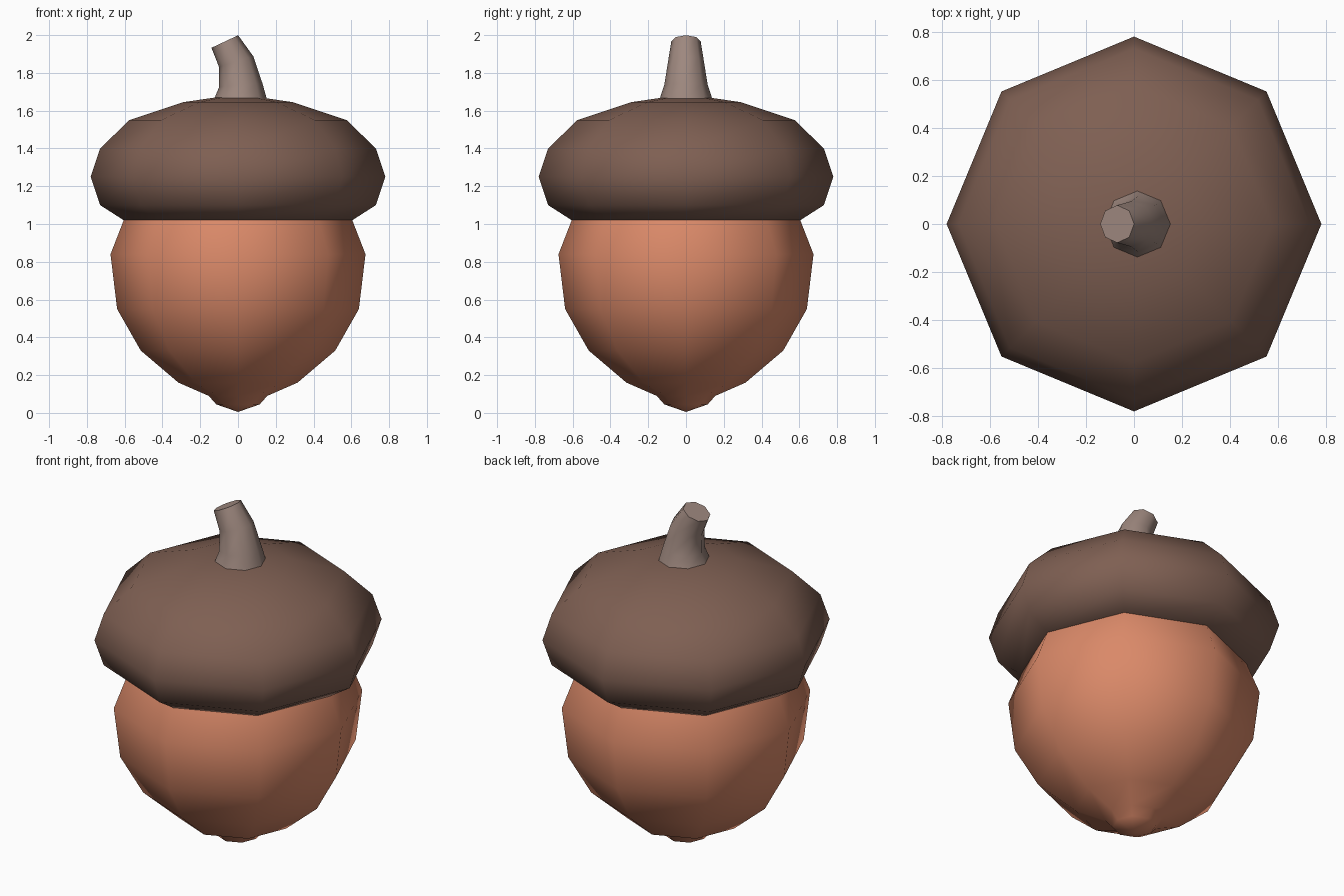
import bpy, bmesh, math
from mathutils import Vector

if "Cube" in bpy.data.objects:
    bpy.data.objects.remove(bpy.data.objects["Cube"])

SIDES = 8


def material(name, rgb):
    m = bpy.data.materials.new(name)
    m.diffuse_color = (*rgb, 1)
    m.use_nodes = True
    m.node_tree.nodes["Principled BSDF"].inputs["Base Color"].default_value = m.diffuse_color
    return m


def build(name, rings, mat, smooth_angle):
    """Skin a stack of octagonal rings: (centre x, centre z, radius, tilt about y)."""
    bm = bmesh.new()
    loops = []
    for cx, cz, r, tilt in rings:
        if r == 0:
            loops.append([bm.verts.new((cx, 0, cz))])
            continue
        loop = []
        for i in range(SIDES):
            a = 2 * math.pi * i / SIDES
            u = r * math.cos(a)
            loop.append(bm.verts.new(Vector((cx + u * math.cos(tilt), r * math.sin(a),
                                             cz + u * math.sin(tilt)))))
        loops.append(loop)
    for lo, hi in zip(loops, loops[1:]):
        for i in range(SIDES):
            j = (i + 1) % SIDES
            if len(lo) == 1:
                bm.faces.new((lo[0], hi[j], hi[i]))
            elif len(hi) == 1:
                bm.faces.new((lo[i], lo[j], hi[0]))
            else:
                bm.faces.new((lo[i], lo[j], hi[j], hi[i]))
    # Close open ends
    for loop in (loops[0], loops[-1]):
        if len(loop) > 1:
            bm.faces.new(loop)
    bmesh.ops.recalc_face_normals(bm, faces=bm.faces)
    me = bpy.data.meshes.new(name)
    bm.to_mesh(me)
    bm.free()
    ob = bpy.data.objects.new(name, me)
    bpy.context.collection.objects.link(ob)
    me.materials.append(mat)
    bpy.ops.object.select_all(action='DESELECT')
    ob.select_set(True)
    bpy.context.view_layer.objects.active = ob
    bpy.ops.object.shade_smooth_by_angle(angle=math.radians(smooth_angle))
    return ob


def lathe(profile):
    return [(0, z, r, 0) for r, z in profile]


# Nut with a small pointed tip
build("nut", lathe([(0, 0.005), (0.115, 0.045), (0.155, 0.09), (0.315, 0.16),
                    (0.515, 0.33), (0.64, 0.55), (0.675, 0.84), (0.605, 1.02)]),
      material("orange brown", (0.70, 0.25, 0.14)), 60)

# Cap
build("cap", lathe([(0.605, 1.02), (0.73, 1.10), (0.78, 1.25), (0.73, 1.40),
                    (0.575, 1.55), (0.29, 1.645), (0.12, 1.67), (0, 1.67)]),
      material("dark brown", (0.21, 0.115, 0.085)), 60)

# Bent stem
build("stem", [(0.013, 1.66, 0.14, 0), (0.015, 1.735, 0.115, 0.08),
               (-0.01, 1.86, 0.095, 0.3), (-0.07, 1.966, 0.078, 0.44)],
      material("grey brown", (0.34, 0.245, 0.21)), 50)
